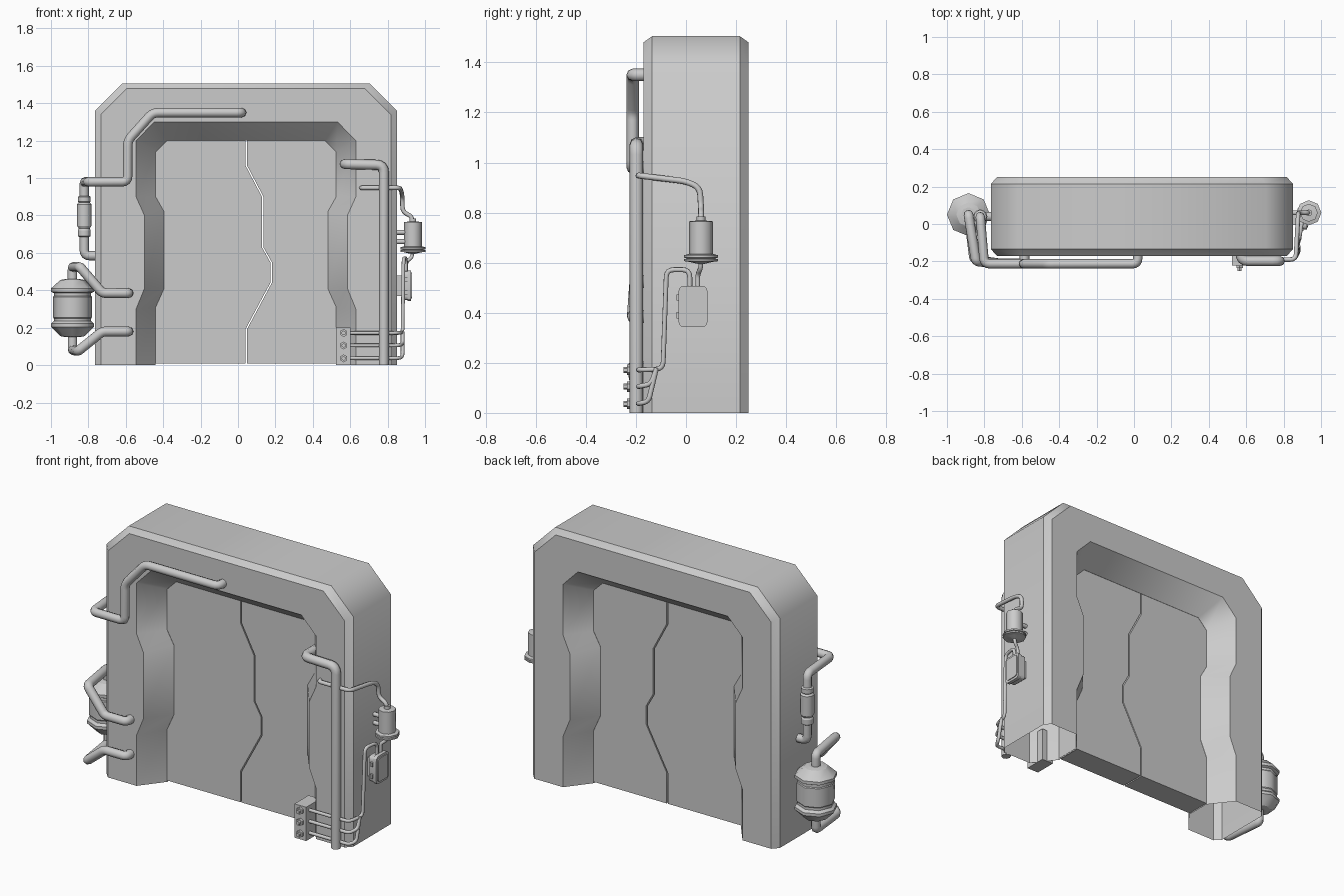
import bpy, bmesh, math
from mathutils import Vector

if "Cube" in bpy.data.objects:
    bpy.data.objects.remove(bpy.data.objects["Cube"])

CX = 0.0425                      # centre line of the gate
DOOR_Y = (-.035, .115)           # front and back face of the doors


def finish(name, bm, angle=30):
    bmesh.ops.recalc_face_normals(bm, faces=bm.faces)
    me = bpy.data.meshes.new(name)
    bm.to_mesh(me)
    bm.free()
    return register(name, me, angle)


def register(name, me, angle=30):
    ob = bpy.data.objects.new(name, me)
    bpy.context.collection.objects.link(ob)
    if angle:
        bpy.ops.object.select_all(action='DESELECT')
        bpy.context.view_layer.objects.active = ob
        ob.select_set(True)
        bpy.ops.object.shade_smooth_by_angle(angle=math.radians(angle))
    return ob


def sharpen(verts):
    """Keep the edges running along a ring of vertices sharp."""
    for a, b in zip(verts, verts[1:] + verts[:1]):
        for e in a.link_edges:
            if e.other_vert(a) is b:
                e.smooth = False


def rounded(points, r, steps=4):
    """Replace the corners of a path with short arcs."""
    p = [Vector(q) for q in points]
    out = [p[0]]
    for a, b, c in zip(p, p[1:], p[2:]):
        d = min(r, (a - b).length * 0.48, (c - b).length * 0.48)
        s, e = b + (a - b).normalized() * d, b + (c - b).normalized() * d
        for i in range(steps + 1):
            t = i / steps
            out.append(s * (1 - t) ** 2 + b * 2 * t * (1 - t) + e * t * t)
    return out + [p[-1]]


def pipe(name, points, radius, bend=0.03):
    pts = rounded(points, bend)
    cu = bpy.data.curves.new(name + "_path", 'CURVE')
    cu.dimensions = '3D'
    cu.bevel_depth = radius
    cu.bevel_resolution = 2
    cu.use_fill_caps = True
    sp = cu.splines.new('POLY')
    sp.points.add(len(pts) - 1)
    for s, q in zip(sp.points, pts):
        s.co = (*q, 1)
    tmp = bpy.data.objects.new(name + "_tmp", cu)
    bpy.context.collection.objects.link(tmp)
    dg = bpy.context.evaluated_depsgraph_get()
    me = bpy.data.meshes.new_from_object(tmp.evaluated_get(dg))
    bpy.data.objects.remove(tmp)
    return register(name, me, 50)


def lathe(name, x, y, profile, sides):
    """Turn an (r, z) profile about a vertical axis; smooth round, sharp rings."""
    bm = bmesh.new()
    rings = [[bm.verts.new((x + r * math.cos(2 * math.pi * i / sides),
                            y + r * math.sin(2 * math.pi * i / sides), z))
              for i in range(sides)] for r, z in profile]
    for a, b in zip(rings, rings[1:]):
        for i in range(sides):
            j = (i + 1) % sides
            bm.faces.new((a[i], a[j], b[j], b[i]))
    bm.faces.new(rings[0])
    bm.faces.new(rings[-1])
    for f in bm.faces:
        f.smooth = True
    for r in rings:
        sharpen(r)
    return finish(name, bm, None)


def box(name, lo, hi, bevel=0.0, segments=1):
    bm = bmesh.new()
    bmesh.ops.create_cube(bm, size=1)
    for v in bm.verts:
        v.co = [l + (h - l) * (c + 0.5) for c, l, h in zip(v.co, lo, hi)]
    if bevel:
        edges = [e for e in bm.edges if abs((e.verts[0].co - e.verts[1].co).normalized().x) > 0.9]
        bmesh.ops.bevel(bm, geom=edges, offset=bevel, segments=segments, profile=0.5, affect='EDGES')
    return finish(name, bm)


# Gate frame: open-bottomed shell made from mirrored half profiles
outer = [(.8075, 0), (.8075, 1.36), (.6625, 1.505)]
face = [(.775, 0), (.775, 1.34), (.635, 1.48)]
mouth = [(.5875, 0), (.5875, .30), (.5425, .41), (.5425, .80), (.5875, .90), (.5875, 1.20), (.49, 1.30)]
throat = [(.4825, 0), (.4825, .31), (.4375, .41), (.4375, .82), (.4825, .90), (.4825, 1.14), (.4225, 1.20)]

bm = bmesh.new()


def ring(half, y):
    path = [(-h, z) for h, z in half] + [(h, z) for h, z in reversed(half)]
    return [bm.verts.new((CX + h, y, z)) for h, z in path]


def bridge(a, b):
    for i in range(len(a) - 1):
        bm.faces.new((a[i], a[i + 1], b[i + 1], b[i]))


o1, f1, m1, t1 = ring(outer, -.135), ring(face, -.17), ring(mouth, -.17), ring(throat, DOOR_Y[0])
o2, f2, m2, t2 = ring(outer, .215), ring(face, .25), ring(mouth, .25), ring(throat, DOOR_Y[1])
for a, b in ((o1, f1), (o1, o2), (o2, f2), (m1, t1), (t1, t2), (t2, m2)):
    bridge(a, b)
bm.faces.new(f1 + m1[::-1])
bm.faces.new(f2 + m2[::-1])
for f in bm.faces:
    f.smooth = True
for r in (o1, f1, m1, t1, o2, f2, m2, t2):
    sharpen(r)
finish("gate_frame", bm, None)

# Two door leaves meeting at a jagged seam
seam = [(.043, .008), (.043, .19), (.177, .44), (.177, .55), (.132, .63), (.132, .90), (.043, 1.07), (.043, 1.205)]
for side, name in ((-1, "door_left"), (1, "door_right")):
    edge = CX + side * .484
    path = [(edge, .008)] + [(x + side * .004, z) for x, z in seam] + [(edge, 1.205)]
    bm = bmesh.new()
    f = bm.faces.new([bm.verts.new((x, DOOR_Y[0] + .001, z)) for x, z in path])
    ext = bmesh.ops.extrude_face_region(bm, geom=[f])
    for v in ext["geom"]:
        if isinstance(v, bmesh.types.BMVert):
            v.co.y = DOOR_Y[1] - .001
    finish(name, bm)

# Upper left pipe with its inline filter
pipe("upper_left_pipe", [(.02, -.14, 1.35), (.02, -.213, 1.35), (-.455, -.213, 1.35),
     (-.59, -.213, 1.20), (-.59, -.213, .98), (-.80, -.213, .98), (-.822, .04, .98),
     (-.822, .04, .585), (-.75, .04, .585)], .025)
lathe("inline_filter", -.822, .04, [(.026, .685), (.034, .69), (.034, .72), (.029, .73), (.038, .745),
      (.038, .86), (.029, .87), (.034, .875), (.034, .9), (.026, .905)], 12)

# Left tank and its feed pipes
lathe("left_tank", -.885, .05, [(.04, .15), (.065, .155), (.115, .205), (.115, .222), (.1, .235), (.1, .25),
      (.104, .255), (.104, .365), (.1, .37), (.1, .385), (.115, .392), (.115, .41), (.065, .455), (.04, .46)], 8)
pipe("tank_upper_pipe", [(-.585, -.14, .385), (-.585, -.21, .385), (-.725, -.21, .385),
     (-.845, -.2, .525), (-.885, .05, .525), (-.885, .05, .44)], .026, .02)
pipe("tank_lower_pipe", [(-.585, -.14, .18), (-.585, -.21, .18), (-.725, -.21, .18),
     (-.855, -.19, .075), (-.885, .05, .08), (-.885, .05, .17)], .026, .02)

# Right standing pipe
pipe("right_standing_pipe", [(.57, -.03, 1.075), (.57, -.198, 1.075), (.78, -.198, 1.07), (.78, -.198, 0)], .027, .04)

# Canister on the right wall
lathe("right_canister", .935, .06, [(.012, .595), (.045, .603), (.067, .606), (.067, .614), (.055, .617),
      (.067, .62), (.067, .63), (.048, .635), (.048, .765), (.018, .768), (.018, .785)], 8)
for z in (.66, .71):
    pipe("canister_bracket", [(.84, .06, z), (.92, .06, z)], .013)
pipe("canister_line", [(.66, -.15, .948), (.66, -.19, .948), (.865, -.19, .948), (.875, 0, .925),
     (.878, .055, .90), (.88, .06, .82), (.928, .06, .795), (.933, .06, .76)], .012)

# Junction box and cables
box("junction_box", (.875, -.026, .348), (.918, .082, .502), .02, 3)
box("junction_box_rim", (.905, -.03, .343), (.926, .086, .507), .022, 3)
box("junction_box_panel", (.92, -.018, .356), (.931, .074, .494), .016, 3)
box("junction_box_mount", (.845, -.005, .37), (.88, .06, .48))
for z in (.39, .46):
    box("junction_box_hinge", (.89, -.038, z - .012), (.905, -.02, z + .012))
pipe("canister_to_box_cable", [(.935, .06, .61), (.93, .058, .575), (.9, .047, .555), (.9, .047, .49)], .01, .02)
pipe("box_top_cable", [(.898, .015, .49), (.898, .015, .572), (.885, -.078, .572), (.88, -.092, .175),
     (.86, -.19, .172), (.58, -.19, .172)], .01, .03)
pipe("middle_cable", [(.88, -.12, .17), (.88, -.14, .115), (.86, -.19, .105), (.58, -.19, .105)], .01, .02)
pipe("lower_cable", [(.88, -.118, .18), (.88, -.15, .045), (.86, -.19, .037), (.58, -.19, .037)], .01, .03)

# Valve block with hexagonal knobs
box("valve_block", (.525, -.222, 0), (.602, -.09, .2))
for z in (.036, .105, .172):
    for r, y0, y1 in ((.021, -.236, -.215), (.012, -.25, -.23)):
        bm = bmesh.new()
        bmesh.ops.create_cone(bm, cap_ends=True, segments=6, radius1=r, radius2=r, depth=1)
        for v in bm.verts:
            x, y, t = v.co
            v.co = (.565 + x, y0 + (y1 - y0) * (t + .5), z + y)
        finish("valve_knob", bm)
